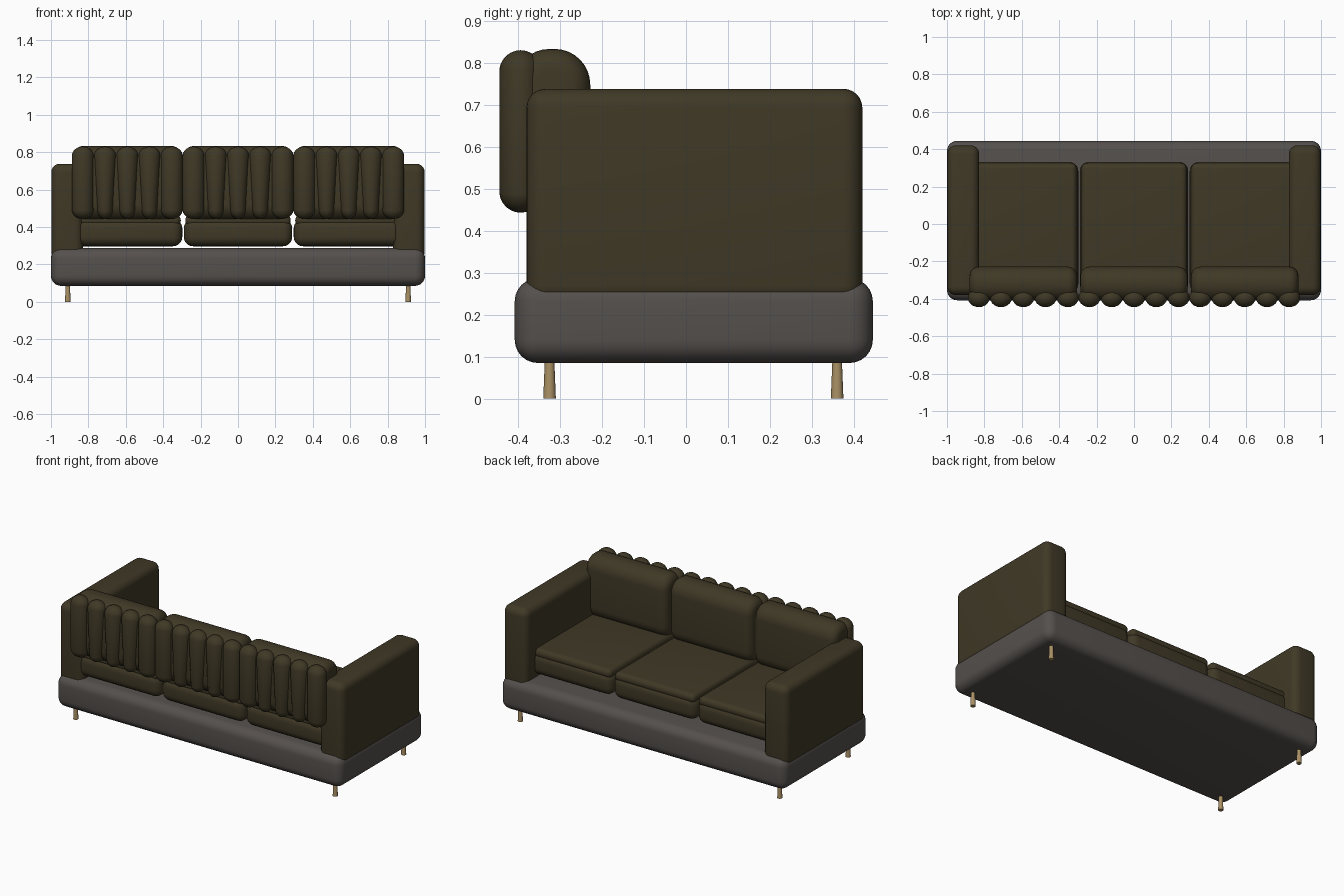
import bpy, bmesh, math

cube = bpy.data.objects.get("Cube")
if cube:
    bpy.data.objects.remove(cube, do_unlink=True)


def make_material(name, rgb):
    mat = bpy.data.materials.new(name)
    mat.use_nodes = True
    mat.diffuse_color = (*rgb, 1)
    mat.node_tree.nodes["Principled BSDF"].inputs["Base Color"].default_value = (*rgb, 1)
    return mat


brown = make_material("dark olive fabric", (0.05, 0.04, 0.019))
grey = make_material("warm grey base", (0.09, 0.08, 0.074))
wood = make_material("light wood", (0.40, 0.28, 0.13))


def finish(name, bm, mat):
    bmesh.ops.recalc_face_normals(bm, faces=bm.faces)
    mesh = bpy.data.meshes.new(name)
    bm.to_mesh(mesh)
    bm.free()
    mesh.materials.append(mat)
    obj = bpy.data.objects.new(name, mesh)
    bpy.context.collection.objects.link(obj)
    bpy.ops.object.select_all(action="DESELECT")
    obj.select_set(True)
    bpy.context.view_layer.objects.active = obj
    bpy.ops.object.shade_smooth_by_angle(angle=math.radians(35))
    return obj


def box_mesh(xs, ys, zs):
    bm = bmesh.new()
    bmesh.ops.create_cube(bm, size=1)
    for v in bm.verts:
        for i, (lo, hi) in enumerate((xs, ys, zs)):
            v.co[i] = hi if v.co[i] > 0 else lo
    return bm


def bevel(bm, edges, radius, segments):
    bmesh.ops.bevel(bm, geom=edges, offset=radius, segments=segments,
                    profile=0.5, affect="EDGES", clamp_overlap=True)


def rounded_box(name, xs, ys, zs, radius, mat):
    bm = box_mesh(xs, ys, zs)
    bevel(bm, bm.edges[:], radius, 6)
    return finish(name, bm, mat)


def back_cushion(name, xs, ys, zs):
    # Round the long edges generously, then soften the two ends
    bm = box_mesh(xs, ys, zs)
    long_edges = [e for e in bm.edges
                  if abs(e.verts[0].co.x - e.verts[1].co.x) > 0.1]
    bevel(bm, long_edges, 0.085, 8)
    ends = [e for e in bm.edges if len(e.link_faces) == 2
            and e.calc_face_angle(0) > math.radians(60)]
    bevel(bm, ends, 0.05, 6)
    return finish(name, bm, brown)


def back_roll(name, x, taper):
    # Capsule with flattened depth, narrowing towards the bottom
    bm = bmesh.new()
    bmesh.ops.create_uvsphere(bm, u_segments=20, v_segments=13, radius=1)
    top, bottom, cap = 0.83, 0.443, 0.052
    for v in bm.verts:
        upper = v.co.z > 0
        width = 0.059 if upper else 0.059 * taper
        v.co.x = x + v.co.x * width
        v.co.y = -0.394 + v.co.y * 0.051
        v.co.z = (top - cap if upper else bottom + cap) + v.co.z * cap
    return finish(name, bm, brown)


# Base and arms
rounded_box("base", (-1, 1), (-0.408, 0.445), (0.085, 0.287), 0.055, grey)
for side, name in ((-1, "right_arm"), (1, "left_arm")):
    xs = sorted((side * 0.828, side * 0.998))
    rounded_box(name, xs, (-0.38, 0.42), (0.225, 0.738), 0.045, brown)

# Seat cushions with a soft top panel, back cushions and their rolls
for i, name in enumerate(("right", "middle", "left")):
    x = (i - 1) * 0.588
    rounded_box(name + "_seat_cushion", (x - 0.29, x + 0.29), (-0.37, 0.332),
                (0.297, 0.443), 0.05, brown)
    rounded_box(name + "_seat_top_panel", (x - 0.282, x + 0.282), (-0.36, 0.325),
                (0.405, 0.465), 0.028, brown)
    x = (i - 1) * 0.592
    back_cushion(name + "_back_cushion", (x - 0.287, x + 0.287), (-0.41, -0.228),
                 (0.435, 0.833))
    for k in range(-2, 3):
        back_roll(f"{name}_back_roll_{k + 3}", x + k * 0.119,
                  1.0 if abs(k) == 2 else 0.72)

# Legs, slightly wider at the floor
for x in (-0.91, 0.91):
    for y, place in ((-0.325, "back"), (0.36, "front")):
        bm = bmesh.new()
        bmesh.ops.create_cone(bm, cap_ends=True, segments=20, radius1=0.015,
                              radius2=0.011, depth=0.1)
        bmesh.ops.translate(bm, verts=bm.verts, vec=(x, y, 0.05))
        finish(("left_" if x > 0 else "right_") + place + "_leg", bm, wood)
